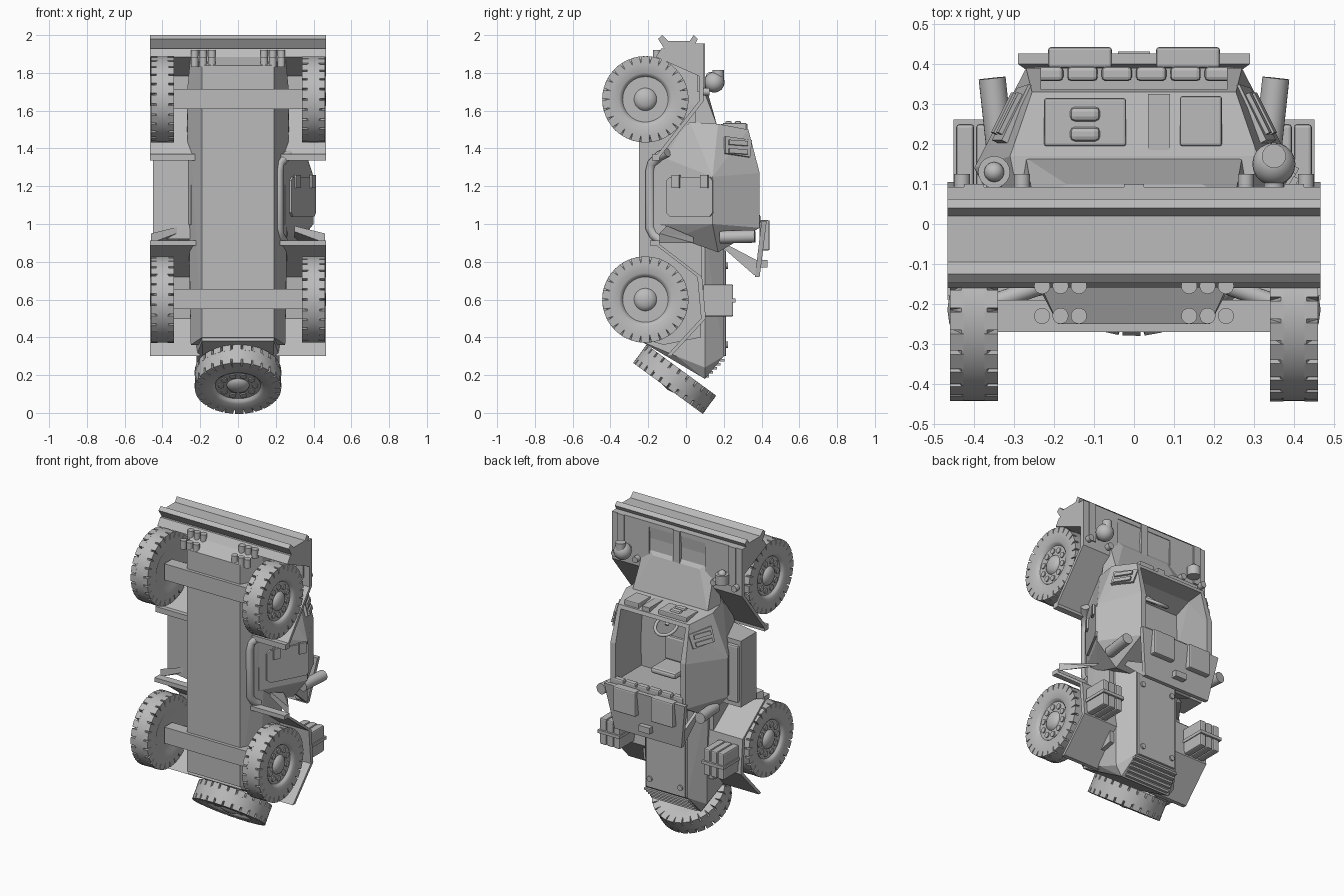
import bpy, bmesh, math
from mathutils import Vector, Matrix

cube = bpy.data.objects.get("Cube")
if cube:
    bpy.data.objects.remove(cube, do_unlink=True)

grey = bpy.data.materials.new("armour_grey")
grey.use_nodes = True
grey.diffuse_color = (0.5, 0.5, 0.5, 1)
grey.node_tree.nodes["Principled BSDF"].inputs["Base Color"].default_value = (0.5, 0.5, 0.5, 1)


def finish(name, bm, smooth=False):
    bmesh.ops.recalc_face_normals(bm, faces=bm.faces)
    me = bpy.data.meshes.new(name)
    bm.to_mesh(me)
    bm.free()
    me.materials.append(grey)
    ob = bpy.data.objects.new(name, me)
    bpy.context.collection.objects.link(ob)
    if smooth:
        bpy.ops.object.select_all(action='DESELECT')
        ob.select_set(True)
        bpy.context.view_layer.objects.active = ob
        bpy.ops.object.shade_smooth_by_angle(angle=math.radians(35))
    return ob


def hull(name, pts, mirror=False):
    """Convex solid around the points, optionally mirrored in x."""
    bm = bmesh.new()
    for x, y, z in pts:
        bm.verts.new((x, y, z))
        if mirror:
            bm.verts.new((-x, y, z))
    res = bmesh.ops.convex_hull(bm, input=bm.verts)
    junk = {g for g in res["geom_interior"] + res["geom_unused"] if isinstance(g, bmesh.types.BMVert)}
    bmesh.ops.delete(bm, geom=list(junk), context='VERTS')
    bmesh.ops.dissolve_limit(bm, angle_limit=0.02, verts=bm.verts, edges=bm.edges)
    return finish(name, bm)


def box(name, x, y, z, bevel=0):
    ob = hull(name, [(a, b, c) for a in x for b in y for c in z])
    if bevel:
        m = ob.modifiers.new("bevel", 'BEVEL')
        m.width, m.segments = bevel, 2


def slab(name, pts, t):
    """Thin plate raised by t from a planar outline."""
    p = [Vector(q) for q in pts]
    n = (p[1] - p[0]).cross(p[2] - p[0]).normalized() * t
    hull(name, p + [q + n for q in p])


def prism(name, prof, x0, x1):
    """Side profile (y, z) extruded across x."""
    bm = bmesh.new()
    f = bm.faces.new([bm.verts.new((x0, y, z)) for y, z in prof])
    ext = bmesh.ops.extrude_face_region(bm, geom=[f])
    bmesh.ops.translate(bm, vec=(x1 - x0, 0, 0), verts=[g for g in ext["geom"] if isinstance(g, bmesh.types.BMVert)])
    finish(name, bm)


def sheet(name, path, x0, x1, t=0.025):
    """Bent sheet of thickness t following a (y, z) path."""
    prism(name, path + [(y - t, z) for y, z in reversed(path)], x0, x1)


def rod(name, a, b, r, n=20):
    a, b = Vector(a), Vector(b)
    bm = bmesh.new()
    q = Vector((0, 0, 1)).rotation_difference(b - a).to_matrix().to_4x4()
    bmesh.ops.create_cone(bm, cap_ends=True, segments=n, radius1=r, radius2=r,
                          depth=(b - a).length, matrix=Matrix.Translation((a + b) / 2) @ q)
    finish(name, bm, True)


def ball(name, c, r):
    bm = bmesh.new()
    bmesh.ops.create_uvsphere(bm, u_segments=20, v_segments=12, radius=r, matrix=Matrix.Translation(c))
    finish(name, bm, True)


def tube(name, pts, r, cyclic=False):
    cu = bpy.data.curves.new(name, 'CURVE')
    cu.dimensions, cu.bevel_depth, cu.bevel_resolution, cu.use_fill_caps = '3D', r, 3, True
    sp = cu.splines.new('POLY')
    sp.points.add(len(pts) - 1)
    for p, c in zip(sp.points, pts):
        p.co = (*c, 1)
    sp.use_cyclic_u = cyclic
    cu.materials.append(grey)
    bpy.context.collection.objects.link(bpy.data.objects.new(name, cu))


# Wheel: turned tyre and rim, shoulder lugs, wheel nuts
def wheel(name, centre, axis):
    bm = bmesh.new()
    prof = [(-.05, 0), (-.05, .12), (-.06, .14), (-.06, .19), (-.04, .215), (-.032, .228), (.032, .228), (.04, .215),
            (.06, .19), (.06, .14), (.052, .128), (.04, .12), (.04, .06), (.05, .055), (.062, .035), (.067, 0)]
    vs = [bm.verts.new((x, 0, r)) for x, r in prof]
    es = [bm.edges.new(e) for e in zip(vs, vs[1:])]
    bmesh.ops.spin(bm, geom=vs + es, cent=(0, 0, 0), axis=(1, 0, 0), angle=2 * math.pi, steps=52)
    bmesh.ops.remove_doubles(bm, verts=bm.verts, dist=.0005)
    for i in range(26):
        turn = Matrix.Rotation(i * math.tau / 26, 4, 'X')
        for s in (-1, 1):
            bmesh.ops.create_cube(bm, matrix=turn @ Matrix.Translation((s * .043, 0, .207))
                                  @ Matrix.Diagonal((.034, .045, .042, 1)))
    for i in range(10):
        turn = Matrix.Rotation(i * math.tau / 10, 4, 'X')
        bmesh.ops.create_cone(bm, cap_ends=True, segments=10, radius1=.018, radius2=.018, depth=.02,
                              matrix=turn @ Matrix.Translation((.037, 0, .09)) @ Matrix.Rotation(math.pi / 2, 4, 'Y'))
    ob = finish(name, bm, True)
    q = Vector((1, 0, 0)).rotation_difference(Vector(axis))
    ob.matrix_world = Matrix.Translation(centre) @ q.to_matrix().to_4x4()


for s, side in ((1, "left"), (-1, "right")):
    for z, end in ((1.66, "front"), (.6, "rear")):
        wheel(f"{end}_{side}_wheel", (s * .4, -.215, z), (s, 0, 0))
wheel("spare_wheel", (0, -.06, .178), (0, -.59, -.807))
for z, end in ((1.66, "front"), (.6, "rear")):
    box(end + "_axle", (-.34, .34), (-.27, -.19), (z - .05, z + .055))
    for s in (-1, 1):
        rod(end + "_damper", (s * .36, -.2, z + .02), (s * .22, -.15, z + .02), .022)

# Lower hull, nose and rear body
hull("lower_hull", [(.19, -.25, .4), (.19, -.25, 1.84), (.25, -.12, 1.9), (.25, .08, 1.9), (.27, -.1, 1.7),
                    (.27, .09, 1.6), (.25, .08, .4), (.25, -.12, .36), (.27, 0, 1.4)], True)
hull("hood", [(.25, .05, 1.82), (.17, .1, 1.75), (.29, .05, 1.52), (.27, .165, 1.52)], True)
hull("engine_bay", [(.15, .2, .95), (.15, .2, .3), (.23, .1, .95), (.22, .1, .24), (.18, .1, .18),
                    (.19, -.24, .38), (.23, -.05, .95), (.22, -.05, .3)], True)
box("engine_cover", (-.14, .14), (.19, .212), (.3, .86), .006)
for i in range(5):
    y, z = .195 - i * .02, .28 - i * .021
    box("grille_slat", (-.16, .16), (y - .015, y + .008), (z - .008, z + .005))
for s in (-1, 1):
    for z in (.36, .78):
        rod("cover_bolt", (s * .11, .2, z), (s * .11, .222, z), .017)

# Bumper and nose plates
prism("bumper", [(-.148, 1.98), (-.125, 2), (-.095, 1.97), (.02, 1.97), (.04, 2), (.063, 1.98), (.03, 1.92),
                 (-.11, 1.92)], -.467, .467)
prism("nose_box", [(-.16, 1.885), (-.13, 1.93), (.09, 1.935), (.075, 1.78)], -.467, .467)
box("nose_lip", (-.467, .467), (.04, .093), (1.925, 1.955))
for x in (-.4, 0, .4):
    box("nose_rib", (x - .025, x + .025), (.06, .1), (1.7, 1.955))
for s in (-1, 1):
    for i in range(3):
        x = s * (.138 + i * .046)
        for y, top in ((-.155, 1.92), (-.23, 1.885)):
            rod("nose_bolt", (x, y, top - .055), (x, y, top), .02)

# Wheel arches
for s in (-1, 1):
    sheet("front_fender", [(-.15, 1.34), (.093, 1.65), (.093, 1.94)], s * .2, s * .467)
    sheet("rear_fender", [(-.15, .9), (.085, .72), (.105, .5), (-.08, .3)], s * .2, s * .467)
    box("front_flap", sorted((s * .2, s * .467)), (-.18, -.14), (1.335, 1.37))
    box("rear_flap", sorted((s * .2, s * .467)), (-.19, -.14), (.885, .912))

# Cabin with open top
cabin = hull("cabin", [(.25, -.14, 1.36), (.25, -.14, 1), (.4, .14, 1.25), (.4, .14, 1), (.31, .17, 1.53),
                       (.255, .33, 1.5), (.27, .39, 1.27), (.27, .39, .98), (.28, .17, .85), (.25, -.05, .93),
                       (.28, .02, 1.54)], True)
cutter = hull("cabin_cutter", [(.205, .55, 1.47), (.22, .55, 1.04), (.215, .3, 1.47), (.25, .0, 1.4), (.25, .2, 1.48),
                               (.27, 0, 1), (.24, .3, 1.03)], True)
cutter.hide_render = True
cut = cabin.modifiers.new("opening", 'BOOLEAN')
cut.operation, cut.object, cut.solver = 'DIFFERENCE', cutter, 'EXACT'
bpy.context.view_layer.objects.active = cabin
bpy.ops.object.modifier_apply(modifier="opening")
bpy.data.objects.remove(cutter, do_unlink=True)

# Interior
box("seat_base", (-.09, .09), (0, .1), (1.1, 1.26), .015)
box("seat_back", (-.09, .09), (.05, .24), (1.06, 1.1), .015)
tube("steering_wheel", [(.07 * math.cos(a), .2 + .06 * math.sin(a), 1.38 - .04 * math.sin(a))
                        for a in [i * math.tau / 24 for i in range(24)]], .01, True)
rod("steering_column", (0, .2, 1.38), (0, .1, 1.47), .012)

# Front visors, and periscopes along the rear rim of the opening
box("visor_flap", (-.225, -.02), (.195, .315), (1.49, 1.532), .006)
for y in (.225, .275):
    box("visor_slot", (-.16, -.085), (y - .018, y + .018), (1.52, 1.546), .012)
box("centre_strip", (.035, .09), (.185, .325), (1.49, 1.53))
box("small_visor", (.115, .22), (.195, .32), (1.49, 1.535), .006)
for i in range(6):
    x = -.215 + i * .086
    box("periscope", (x - .038, x + .038), (.358, .394), (1.0, 1.05), .01)


def side_x(y, z):
    return .4 - .52 * (y - .14) - .27 * (z - 1.25)


def door_x(y):
    return .4 - .535 * (.14 - y)


for s in (-1, 1):
    # Side visors
    ring = [(.2, 1.46), (.34, 1.44), (.33, 1.35), (.2, 1.37)]
    slab("side_visor", [(s * side_x(y, z), y, z) for y, z in ring], -.022 * s)
    for z in (1.43, 1.385):
        slab("side_visor_bar", [(s * (side_x(y, z + dz) + .015), y, z + dz) for y, dz in
                                [(.22, .012), (.32, .005), (.32, -.02), (.22, -.013)]], -.02 * s)
    # Smoke dischargers, jerry cans and mud guards
    rod("discharger", (s * .335, .18, .93), (s * .355, .365, .935), .034)
    for k in range(3):
        x0 = .3 + k * .05
        box("jerry_can", sorted((s * x0, s * (x0 + .045))), (.09, .25), (.51, .68), .008)
    box("can_strap", sorted((s * .295, s * .452)), (.09, .262), (.585, .605))
    hull("mud_guard", [(s * x, y, z) for x, y, z in
                       [(.46, -.14, .95), (.46, -.14, .9), (.3, -.1, .99), (.3, -.1, .96), (.3, .04, .93), (.33, .04, .9)]])
    # Rear hatch supports and windows
    hull("hatch_gusset", [(s * x, y, z) for x in (.22, .24) for y, z in
                          [(.2, .9), (.2, .87), (.36, .73), (.39, .76), (.39, .8)]])
    box("hatch_window", sorted((s * .055, s * .215)), (.39, .443), (.86, 1.02), .008)
    rod("hatch_stop", (s * .17, .37, .75), (s * .24, .37, .75), .022)

# Rear hatch folded open
hull("rear_hatch", [(.29, .427, 1.015), (.29, .4, 1.015), (.24, .39, .72), (.24, .365, .72)], True)
box("hatch_handle", (-.04, .04), (.38, .432), (.77, .81))

# Door, hinges and exhaust on one side
slab("door", [(door_x(y), y, z) for y, z in [(-.1, 1.06), (-.08, 1.04), (.13, 1.04), (.145, 1.06), (.145, 1.23),
                                             (.13, 1.25), (-.08, 1.25), (-.1, 1.23)]], .012)
for y in (-.05, .1):
    slab("door_hinge", [(door_x(v) + .01, v, z) for v, z in
                        [(y - .02, 1.19), (y + .02, 1.19), (y + .02, 1.26), (y - .02, 1.26)]], .015)
tube("exhaust", [(.29, -.1, 1.38), (.26, -.14, 1.36), (.22, -.18, 1.32), (.215, -.19, 1.28), (.215, -.19, .98),
                 (.22, -.17, .94), (.24, -.13, .91)], .026)

# Stowage bin on the other side
hull("stowage_bin", [(x, y, z) for x, y in ((-.45, .08), (-.45, -.08), (-.25, -.12), (-.25, .08)) for z in (.92, 1.35)])
box("bin_lid", (-.44, -.36), (.07, .1), (.95, 1.32), .01)

# Headlamps
rod("large_lamp_stem", (.35, .07, 1.75), (.35, .15, 1.75), .025)
ball("large_lamp", (.35, .15, 1.75), .054)
rod("large_lamp_hood", (.35, .17, 1.75), (.35, .17, 1.815), .03)
rod("small_lamp_stem", (-.35, .07, 1.75), (-.35, .13, 1.75), .02)
rod("small_lamp", (-.35, .13, 1.72), (-.35, .13, 1.78), .04)
ball("small_lamp_lens", (-.35, .13, 1.78), .025)
for x in (-.43, -.28, .28, .43):
    rod("marker_lamp", (x, .08, 1.7), (x, .125, 1.7), .02)
